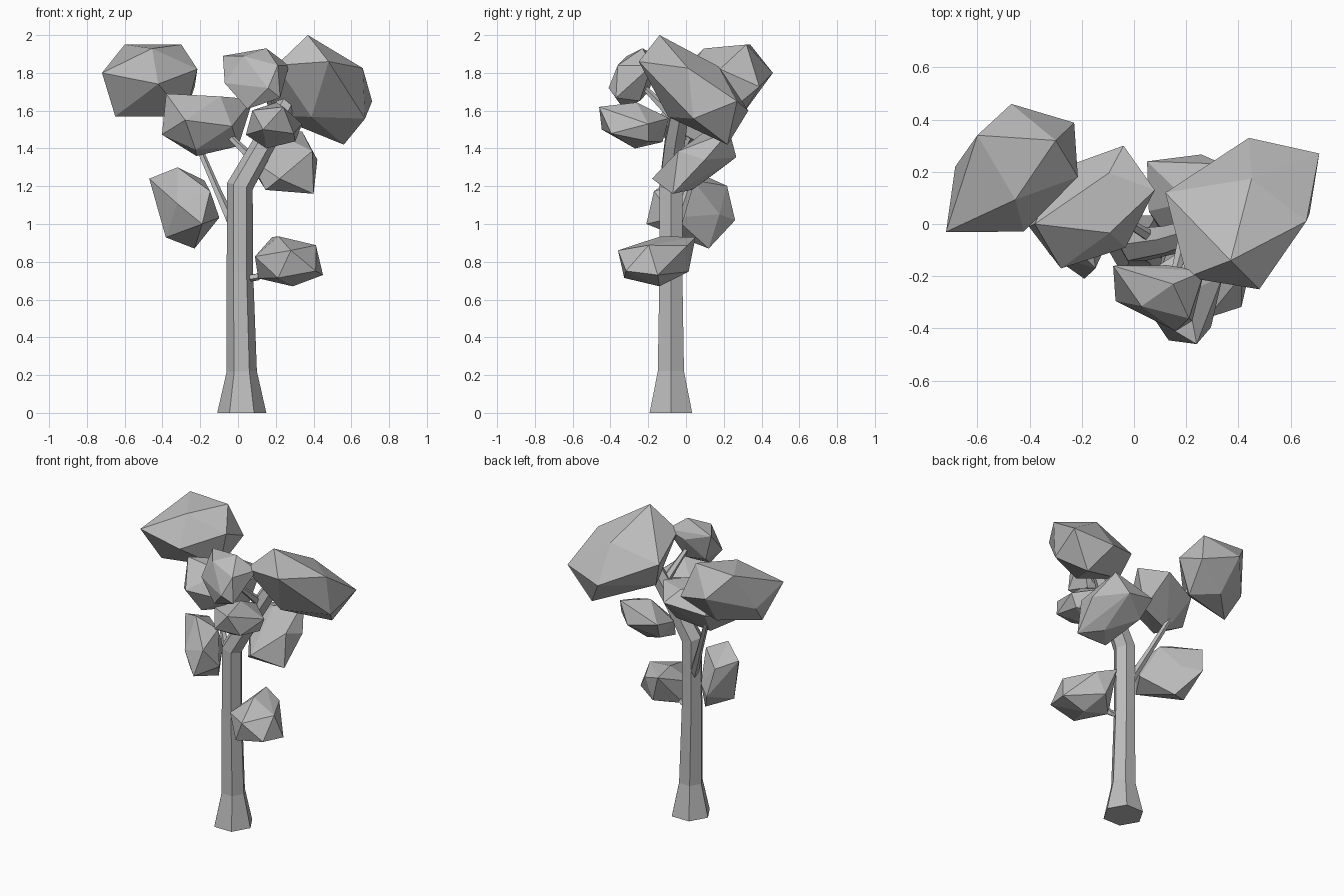
import bpy
import bmesh
import math
from mathutils import Matrix, Vector

cube = bpy.data.objects.get("Cube")
if cube:
    bpy.data.objects.remove(cube, do_unlink=True)


def make_material(name, level):
    material = bpy.data.materials.new(name)
    material.use_nodes = True
    color = (level, level, level, 1)
    material.diffuse_color = color
    shader = material.node_tree.nodes["Principled BSDF"]
    shader.inputs["Base Color"].default_value = color
    return material


grey = make_material("plain grey", 0.5)


def add_object(name, bm):
    bmesh.ops.recalc_face_normals(bm, faces=bm.faces)
    mesh = bpy.data.meshes.new(name)
    bm.to_mesh(mesh)
    bm.free()
    mesh.materials.append(grey)
    obj = bpy.data.objects.new(name, mesh)
    bpy.context.collection.objects.link(obj)
    return obj


def tube(name, path, radii, sides=6):
    """Faceted limb that follows a path, with one radius for each point."""
    points = [Vector(p) for p in path]
    bm = bmesh.new()
    rings = []
    last = len(points) - 1
    for i, (point, radius) in enumerate(zip(points, radii)):
        before = (point - points[i - 1]).normalized() if i > 0 else Vector()
        after = (points[i + 1] - point).normalized() if i < last else Vector()
        tangent = (before + after).normalized()
        across = Vector((0, 1, 0)).cross(tangent).normalized()
        along = tangent.cross(across)
        ring = []
        for k in range(sides):
            angle = math.tau * k / sides
            offset = across * math.cos(angle) + along * math.sin(angle)
            ring.append(bm.verts.new(point + offset * radius))
        rings.append(ring)
    for low, high in zip(rings, rings[1:]):
        for k in range(sides):
            n = (k + 1) % sides
            bm.faces.new((low[k], low[n], high[n], high[k]))
    bm.faces.new(rings[0])
    bm.faces.new(rings[-1])
    return add_object(name, bm)


def frame(first, second):
    """Right-angled axes whose first axis and plane follow two directions."""
    a = first.normalized()
    c = a.cross(second).normalized()
    return Matrix((a, c.cross(a), c)).transposed()


def leaf_clump(name, center, radius, tips, xy=0.0, xz=0.0, yz=0.0):
    """Leaning low-poly ball, turned to its first tips and pulled out to all."""
    center = Vector(center)
    tips = [Vector(tip) for tip in tips]
    side = math.sqrt(1 - xy * xy)
    slope = (yz - xy * xz) / side
    rise = math.sqrt(1 - xz * xz - slope * slope)
    lean = Matrix(((1, 0, 0), (xy, side, 0), (xz, slope, rise)))
    shape = Matrix.Diagonal(radius) @ lean
    first, second = [shape.inverted() @ (tip - center) for tip in tips[:2]]

    bm = bmesh.new()
    bmesh.ops.create_icosphere(bm, subdivisions=1, radius=1)
    bm.verts.ensure_lookup_table()
    pole = bm.verts[0]
    beside = pole.link_edges[0].other_vert(pole)
    turn = frame(first, second) @ frame(pole.co, beside.co).transposed()
    corners = [center + shape @ turn @ v.co for v in bm.verts]
    bm.free()

    # Each tip takes the place of the ball corner nearest to it
    for tip in tips:
        corners.remove(min(corners, key=lambda c: (c - tip).length))
    bm = bmesh.new()
    for corner in corners + tips:
        bm.verts.new(corner)
    bmesh.ops.convex_hull(bm, input=bm.verts)
    loose = [v for v in bm.verts if not v.link_faces]
    bmesh.ops.delete(bm, geom=loose, context='VERTS')
    return add_object(name, bm)


# Trunk with flared foot and a bend toward the big crown
tube("trunk",
     [(0.02, -0.08, 0), (0.02, -0.08, 0.22), (0.01, -0.08, 0.75),
      (0.01, -0.08, 1.2), (0.14, -0.06, 1.43), (0.27, -0.02, 1.66)],
     [0.13, 0.08, 0.07, 0.07, 0.06, 0.05])

# Thin branches
tube("long_left_branch",
     [(0, -0.07, 0.93), (-0.12, 0.02, 1.2), (-0.31, 0.16, 1.64)],
     [0.03, 0.02, 0.015], sides=5)
tube("middle_branch",
     [(0.08, -0.06, 1.34), (-0.08, 0.04, 1.5)],
     [0.025, 0.015], sides=5)
tube("upper_front_branch",
     [(0.2, -0.04, 1.54), (0.15, -0.22, 1.72)],
     [0.03, 0.015], sides=5)
tube("low_right_branch",
     [(0.03, -0.09, 0.71), (0.1, -0.11, 0.72), (0.2, -0.14, 0.78)],
     [0.02, 0.02, 0.015], sides=5)

# Upper crown
leaf_clump("crown_right", center=(0.42, 0.04, 1.7), radius=(0.3, 0.3, 0.3),
           tips=[(0.37, -0.14, 2), (0.12, 0.12, 1.75), (0.71, 0.27, 1.65),
                 (0.56, 0.22, 1.42), (0.48, -0.25, 1.86), (0.44, 0.33, 1.6)],
           xy=0.2, xz=-0.2, yz=-0.6)
leaf_clump("crown_left", center=(-0.45, 0.2, 1.76), radius=(0.27, 0.25, 0.2),
           tips=[(-0.72, -0.03, 1.8), (-0.6, 0.34, 1.95), (-0.3, 0.32, 1.95),
                 (-0.47, 0.46, 1.8), (-0.65, 0.1, 1.57), (-0.28, 0.2, 1.57)],
           xy=0.3, yz=0.1)
leaf_clump("crown_front", center=(0.1, -0.28, 1.77), radius=(0.18, 0.13, 0.17),
           tips=[(0.15, -0.23, 1.93), (-0.08, -0.16, 1.89),
                 (0.16, -0.41, 1.72), (0.27, -0.18, 1.84)],
           xy=-0.2, yz=0.3)

# Middle clumps
leaf_clump("clump_middle", center=(-0.16, 0.06, 1.53), radius=(0.25, 0.23, 0.17),
           tips=[(-0.38, 0, 1.69), (-0.28, -0.17, 1.55), (0.08, 0.13, 1.66),
                 (-0.22, 0.05, 1.36), (-0.04, 0.3, 1.6)],
           xy=0.3, xz=0.1)
leaf_clump("clump_front", center=(0.19, -0.28, 1.52), radius=(0.16, 0.19, 0.13),
           tips=[(0.24, -0.46, 1.62), (0.34, -0.2, 1.53),
                 (0.15, -0.27, 1.4), (0.2, -0.09, 1.56)],
           yz=-0.2)
leaf_clump("clump_back", center=(0.24, 0.06, 1.33), radius=(0.2, 0.25, 0.18),
           tips=[(0.34, 0.23, 1.49), (0.42, 0.1, 1.34), (0.05, 0.24, 1.4),
                 (0.22, -0.18, 1.24), (0.4, -0.07, 1.16)],
           xy=-0.2, yz=0.6)

# Low clumps
leaf_clump("clump_low_left", center=(-0.28, 0.03, 1.08), radius=(0.19, 0.23, 0.21),
           tips=[(-0.32, 0, 1.3), (-0.47, 0.1, 1.24), (-0.23, 0.12, 0.87),
                 (-0.19, -0.21, 1), (-0.34, 0.26, 1.02)],
           xy=-0.6)
leaf_clump("clump_low_right", center=(0.26, -0.16, 0.8), radius=(0.2, 0.21, 0.14),
           tips=[(0.28, -0.36, 0.86), (0.18, 0.05, 0.93),
                 (0.45, -0.15, 0.73), (0.29, -0.14, 0.67)],
           xy=-0.2, yz=0.2)
